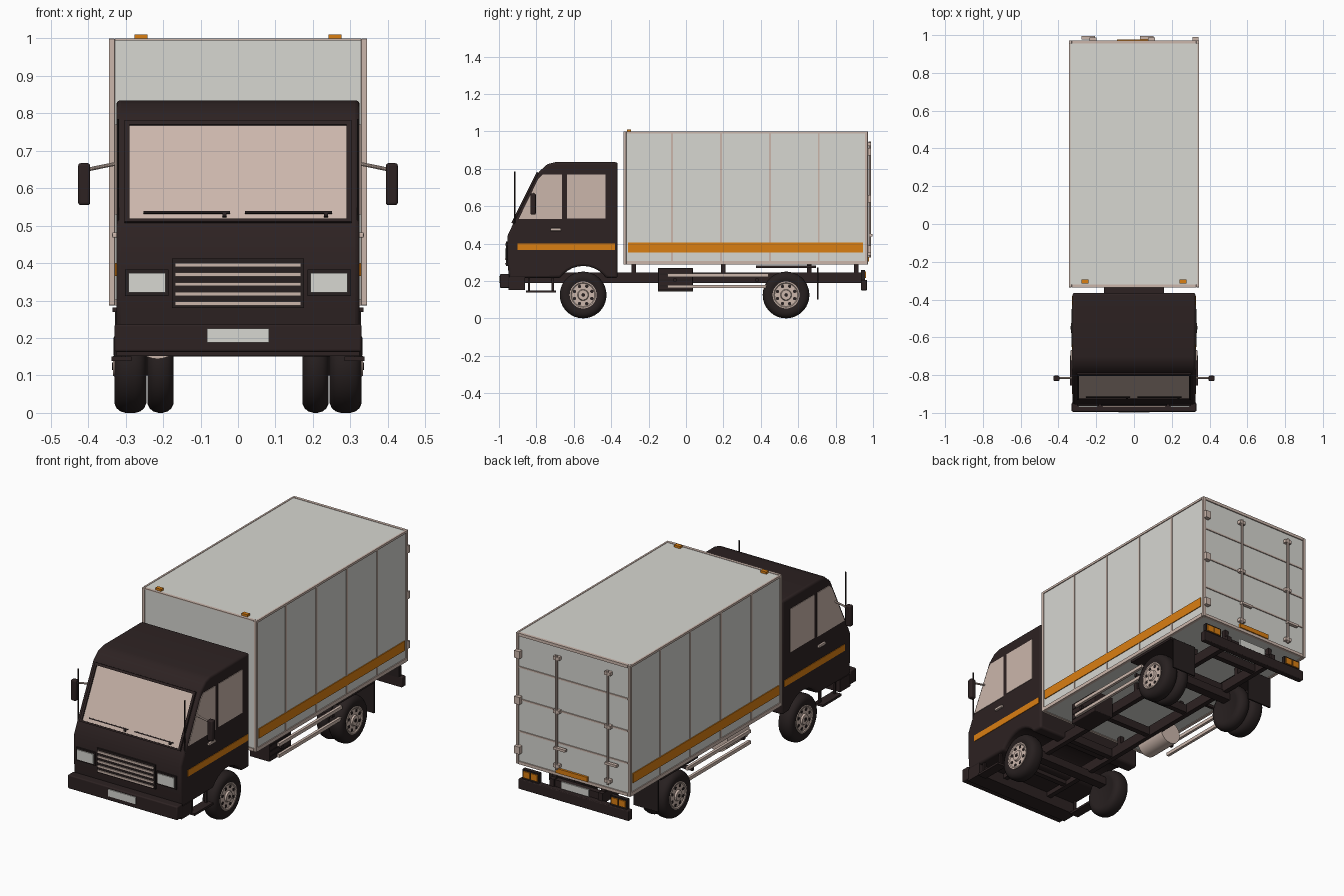
import bpy, bmesh, math
from mathutils import Vector

if "Cube" in bpy.data.objects:
    bpy.data.objects.remove(bpy.data.objects["Cube"])


def material(name, rgb):
    m = bpy.data.materials.new(name)
    m.diffuse_color = (*rgb, 1)
    m.use_nodes = True
    m.node_tree.nodes["Principled BSDF"].inputs["Base Color"].default_value = m.diffuse_color
    return m


DARK = material("dark_paint", (0.026, 0.016, 0.016))
RUBBER = material("black_rubber", (0.02, 0.014, 0.014))
GREY = material("light_grey", (0.68, 0.68, 0.64))
BEIGE = material("pale_beige", (0.60, 0.47, 0.41))
ORANGE = material("orange", (0.70, 0.21, 0.006))


def finish(name, bm, mat, bevel=0.0):
    bmesh.ops.recalc_face_normals(bm, faces=bm.faces)
    me = bpy.data.meshes.new(name)
    bm.to_mesh(me)
    bm.free()
    me.materials.append(mat)
    me.shade_smooth()
    me.set_sharp_from_angle(angle=math.radians(35))
    ob = bpy.data.objects.new(name, me)
    bpy.context.collection.objects.link(ob)
    if bevel:
        b = ob.modifiers.new("bevel", 'BEVEL')
        b.width, b.segments, b.limit_method = bevel, 3, 'ANGLE'
        b.angle_limit = math.radians(40)
    return ob


def slab(name, pts, x0, x1, mat, bevel=0.0):
    """Extrude a (y, z) outline along x."""
    bm = bmesh.new()
    a = [bm.verts.new((x0, y, z)) for y, z in pts]
    b = [bm.verts.new((x1, y, z)) for y, z in pts]
    bm.faces.new(a)
    bm.faces.new(b[::-1])
    n = len(pts)
    for i in range(n):
        j = (i + 1) % n
        bm.faces.new((a[i], b[i], b[j], a[j]))
    return finish(name, bm, mat, bevel)


def box(name, x, y, z, mat, both=False, bevel=0.0):
    for s in ((1, -1) if both else (1,)):
        slab(name, [(y[0], z[0]), (y[1], z[0]), (y[1], z[1]), (y[0], z[1])],
             s * x[0], s * x[1], mat, bevel)


def rod(name, p, q, r, mat, n=10):
    p, q = Vector(p), Vector(q)
    d = q - p
    bm = bmesh.new()
    bmesh.ops.create_cone(bm, cap_ends=True, segments=n, radius1=r, radius2=r, depth=d.length)
    bm.transform(d.to_track_quat('Z', 'Y').to_matrix().to_4x4())
    bmesh.ops.translate(bm, verts=bm.verts, vec=(p + q) / 2)
    return finish(name, bm, mat)


def lathe(name, profile, s, cx, cy, cz, mat, n=36):
    """Revolve (x, radius) points around an axis parallel to x."""
    bm = bmesh.new()
    rings = [[bm.verts.new((s * (cx + x), cy + r * math.cos(t), cz + r * math.sin(t)))
              for t in (2 * math.pi * i / n for i in range(n))] for x, r in profile]
    for a, b in zip(rings, rings[1:]):
        for i in range(n):
            j = (i + 1) % n
            bm.faces.new((a[i], a[j], b[j], b[i]))
    bm.faces.new(rings[0])
    bm.faces.new(rings[-1])
    return finish(name, bm, mat)


# --- cab shell with wheel arch ---
WF, WR, R = -0.55, 0.535, 0.125
arch = [(WF + 0.15 * math.cos(t), 0.13 + 0.15 * math.sin(t))
        for t in (math.radians(145 - 11 * i) for i in range(11))]
slab("cab", [(-0.365, 0.215), (-0.365, 0.835), (-0.70, 0.835), (-0.74, 0.825), (-0.785, 0.785),
             (-0.92, 0.515), (-0.955, 0.44), (-0.955, 0.31), (-0.947, 0.215)] + arch,
     -0.325, 0.325, DARK, 0.012)

# --- windscreen with raised frame, placed along the sloped front ---
LOW, HIGH = Vector((-0.92, 0.515)), Vector((-0.785, 0.785))
NORM = Vector((-0.894, 0.447))


def sloped(name, t0, t1, x0, x1, h, mat):
    a, b = LOW.lerp(HIGH, t0), LOW.lerp(HIGH, t1)
    slab(name, [a - NORM * 0.004, b - NORM * 0.004, b + NORM * h, a + NORM * h], x0, x1, mat)


sloped("windscreen", 0.0, 0.93, -0.29, 0.29, 0.003, BEIGE)
sloped("windscreen_top_frame", 0.93, 0.975, -0.303, 0.303, 0.010, DARK)
sloped("windscreen_bottom_frame", -0.03, 0.0, -0.303, 0.303, 0.010, DARK)
for s in (-1, 1):
    sloped("windscreen_side_frame", -0.03, 0.975, s * 0.29, s * 0.303, 0.010, DARK)
    c = 0.136 * s - 0.001
    sloped("wiper", 0.055, 0.075, c - 0.116, c + 0.116, 0.009, RUBBER)
    sloped("wiper_arm", 0.02, 0.06, c + 0.095, c + 0.106, 0.011, RUBBER)

# --- cab sides: windows, stripe, handle, mirror, corner pole, step ---
for s in (-1, 1):
    a, b = s * 0.322, s * 0.328
    slab("quarter_window", [(-0.895, 0.53), (-0.663, 0.53), (-0.663, 0.77), (-0.765, 0.77),
                            (-0.79, 0.745)], a, b, BEIGE)
    slab("door_window", [(-0.637, 0.535), (-0.43, 0.535), (-0.43, 0.77), (-0.637, 0.77)], a, b, BEIGE)
    slab("cab_stripe", [(-0.90, 0.365), (-0.38, 0.365), (-0.38, 0.40), (-0.90, 0.40)], a, b, ORANGE)
    rod("mirror_arm", (s * 0.318, -0.815, 0.667), (s * 0.402, -0.815, 0.65), 0.005, BEIGE)
    rod("corner_pole", (s * 0.321, -0.915, 0.48), (s * 0.321, -0.915, 0.785), 0.004, RUBBER)
box("door_handle", (0.32, 0.336), (-0.725, -0.668), (0.468, 0.482), BEIGE, True, 0.003)
box("mirror", (0.395, 0.427), (-0.832, -0.803), (0.555, 0.667), DARK, True, 0.007)
box("step", (0.285, 0.338), (-0.855, -0.695), (0.138, 0.15), DARK, True)
for y in (-0.84, -0.712):
    box("step_bracket", (0.30, 0.312), (y - 0.006, y + 0.006), (0.145, 0.23), DARK, True)

# --- cab front: grille, headlights, bumper, plate ---
box("grille", (-0.176, 0.176), (-0.963, -0.94), (0.28, 0.412), RUBBER)
for i in range(5):
    z = 0.292 + i * 0.0258
    box("grille_slat", (-0.168, 0.168), (-0.968, -0.955), (z - 0.005, z + 0.005), BEIGE)
box("headlight_frame", (0.185, 0.302), (-0.963, -0.93), (0.312, 0.383), RUBBER, True)
box("headlight", (0.194, 0.293), (-0.968, -0.955), (0.321, 0.374), GREY, True)
box("front_bumper", (-0.33, 0.33), (-0.994, -0.945), (0.163, 0.237), DARK, False, 0.006)
box("front_plate", (-0.083, 0.083), (-0.999, -0.99), (0.188, 0.226), GREY)
box("front_valance", (-0.325, 0.325), (-0.95, -0.86), (0.152, 0.22), DARK)

# --- cargo box with edge beams ---
X, Y0, Y1, Z0, Z1 = 0.345, -0.335, 0.972, 0.287, 1.0
T = 0.016
box("cargo_body", (-0.34, 0.34), (Y0 + 0.005, Y1 - 0.006), (Z0 + 0.003, Z1 - 0.002), GREY)
for y in ((Y0, Y0 + T), (Y1 - T, Y1)):
    box("corner_post", (X - T, X), y, (Z0, Z1), BEIGE, True, 0.002)
    box("bottom_cross_beam", (-X + T, X - T), y, (Z0, Z0 + T), BEIGE)
box("rear_top_beam", (-X + T, X - T), (Y1 - T, Y1), (Z1 - T, Z1), BEIGE)
box("front_top_beam", (-X + T, X - T), (Y0, Y0 + T), (Z1 - 0.005, Z1), BEIGE)
box("side_bottom_beam", (X - T, X), (Y0 + T, Y1 - T), (Z0, Z0 + 0.02), BEIGE, True)
box("side_top_beam", (X - 0.01, X), (Y0 + T, Y1 - T), (Z1 - 0.012, Z1), BEIGE, True)
for y in (-0.075, 0.187, 0.45, 0.71):
    box("side_rib", (0.338, 0.343), (y - 0.005, y + 0.005), (0.30, 0.99), BEIGE, True)
box("cargo_stripe", (0.338, 0.3445), (-0.31, 0.945), (0.353, 0.405), ORANGE, True)
box("roof_marker", (0.242, 0.277), (-0.315, -0.294), (0.995, 1.01), ORANGE, True)

# --- rear doors: ribs, lock rods, handles, hinges ---
for z in (0.465, 0.64, 0.815):
    box("door_rib", (-0.328, 0.328), (0.96, 0.971), (z - 0.004, z + 0.004), BEIGE)
for x in (-0.217, 0.092):
    rod("lock_rod", (x, 0.983, 0.325), (x, 0.983, 0.945), 0.007, BEIGE)
    for z in (0.345, 0.64, 0.93):
        box("rod_bracket", (x - 0.018, x + 0.018), (0.962, 0.988), (z - 0.009, z + 0.009), BEIGE)
    box("lock_handle", (x - 0.06, x + 0.01), (0.978, 0.996), (0.437, 0.45), BEIGE)
for z in (0.37, 0.64, 0.89):
    box("door_hinge", (0.31, 0.342), (0.965, 0.99), (z - 0.02, z + 0.02), BEIGE)
box("door_reflector", (-0.09, 0.10), (0.965, 0.978), (0.303, 0.328), ORANGE)

# --- chassis ---
box("chassis_rail", (0.133, 0.16), (-0.93, 0.945), (0.19, 0.246), DARK, True)
for y in (-0.88, -0.72, -0.35, -0.05, 0.25, 0.535, 0.80, 0.92):
    box("chassis_cross_member", (-0.14, 0.14), (y - 0.015, y + 0.015), (0.195, 0.24), DARK)
for y in (-0.28, 0.20, 0.66, 0.91):
    box("cargo_mount", (0.135, 0.158), (y - 0.012, y + 0.012), (0.24, 0.292), DARK, True)
for y, x in ((WF, 0.26), (WR, 0.20)):
    box("axle", (-x, x), (y - 0.025, y + 0.025), (0.155, 0.2), DARK)

# --- wheels ---


def tyre(s, cx, cy, w):
    half = [(w - 0.006, 0.07), (w, 0.085), (w, 0.1), (w - 0.006, 0.113),
            (w - 0.016, 0.121), (w - 0.03, R)]
    prof = [(-x, r) for x, r in half] + [(x, r) for x, r in half[::-1]]
    lathe("tyre", prof, s, cx, cy, R, RUBBER)


for s in (-1, 1):
    for cy in (WF, WR):
        tyre(s, 0.2875, cy, 0.0425)
        lathe("wheel_rim", [(0.31, 0.072), (0.329, 0.072), (0.329, 0.066), (0.325, 0.061),
                            (0.325, 0.03), (0.334, 0.026), (0.334, 0.012)], s, 0, cy, R, BEIGE)
        for i in range(8):
            t = math.tau * (i + 0.5) / 8
            y, z = cy + 0.05 * math.cos(t), R + 0.05 * math.sin(t)
            rod("wheel_hole", (s * 0.32, y, z), (s * 0.3265, y, z), 0.009, RUBBER)
        rod("hub_cap", (s * 0.33, cy, R), (s * 0.336, cy, R), 0.01, RUBBER)
    tyre(s, 0.207, WR, 0.035)

# --- rear fenders, mud flaps, side guards ---
box("rear_fender", (0.17, 0.335), (0.375, 0.695), (0.27, 0.282), DARK, True)
box("mud_flap", (0.18, 0.328), (0.70, 0.708), (0.10, 0.272), RUBBER, True)
for z in (0.17, 0.23):
    box("side_guard", (0.305, 0.32), (-0.10, 0.44), (z - 0.009, z + 0.009), BEIGE, True)
for y in (-0.06, 0.38):
    box("guard_bracket", (0.15, 0.31), (y - 0.008, y + 0.008), (0.196, 0.212), DARK, True)

# --- fuel tank on the left, battery box on the right ---
rod("fuel_tank", (-0.215, -0.15, 0.207), (-0.215, 0.037, 0.207), 0.063, BEIGE, 28)
box("battery_box", (0.175, 0.295), (-0.15, 0.037), (0.15, 0.268), DARK, False, 0.004)
for z in (0.175, 0.205, 0.235):
    box("battery_box_rib", (0.294, 0.298), (-0.14, 0.027), (z - 0.004, z + 0.004), RUBBER)

# --- rear bumper, tail lights, plate ---
box("rear_bumper", (-0.332, 0.332), (0.935, 0.968), (0.15, 0.205), DARK, False, 0.004)
box("tail_light_housing", (0.215, 0.315), (0.935, 0.957), (0.2, 0.258), RUBBER, True)
for x in (0.222, 0.268):
    box("tail_light", (x, x + 0.04), (0.95, 0.963), (0.215, 0.25), ORANGE, True)
box("rear_plate", (-0.083, 0.083), (0.947, 0.956), (0.212, 0.25), GREY)
